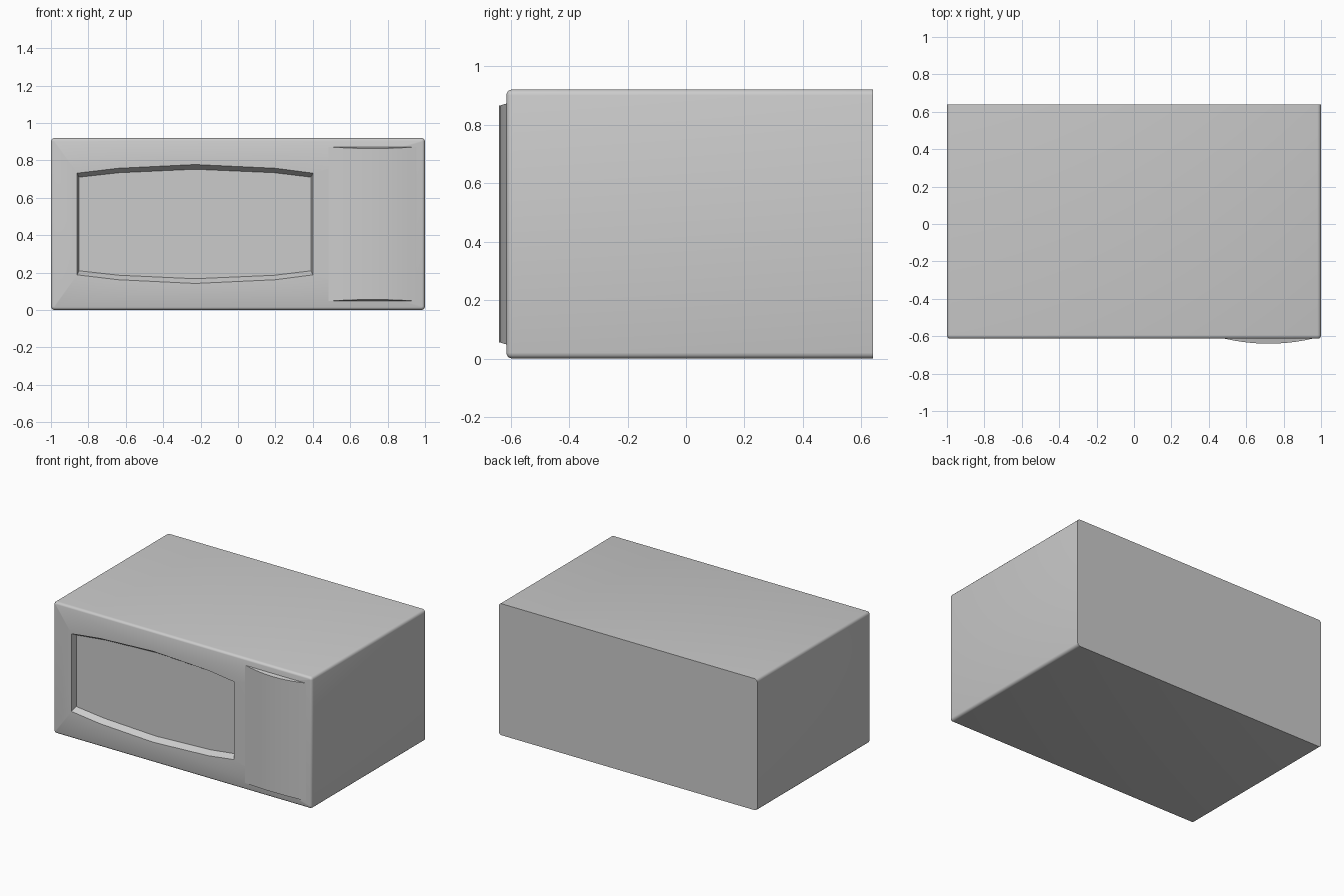
import bpy
import bmesh
from math import cos, sin, pi

cube = bpy.data.objects.get("Cube")
if cube:
    bpy.data.objects.remove(cube)

grey = bpy.data.materials.new("casing_grey")
grey.use_nodes = True
COLOUR = (0.6, 0.6, 0.6, 1)
grey.diffuse_color = COLOUR
grey.node_tree.nodes["Principled BSDF"].inputs["Base Color"].default_value = COLOUR

HEIGHT, BACK, FRONT = 0.92, 0.64, -0.613
MID = HEIGHT / 2
ROUND = 0.02


def finish(bm, name, angle):
    bmesh.ops.recalc_face_normals(bm, faces=bm.faces)
    mesh = bpy.data.meshes.new(name)
    bm.to_mesh(mesh)
    bm.free()
    mesh.materials.append(grey)
    obj = bpy.data.objects.new(name, mesh)
    bpy.context.collection.objects.link(obj)
    bpy.ops.object.select_all(action='DESELECT')
    obj.select_set(True)
    bpy.context.view_layer.objects.active = obj
    bpy.ops.object.shade_smooth_by_angle(angle=angle)
    return obj


def add_ring(bm, points, y):
    return [bm.verts.new((x, y, z)) for x, z in points]


def bridge(bm, a, b):
    n = len(a)
    for i in range(n):
        j = (i + 1) % n
        bm.faces.new((a[i], a[j], b[j], b[i]))


def rounded_outline(inset, steps=3):
    """Rounded rectangle in x and z, shrunk by the inset."""
    r = ROUND
    points = []
    for k, (sx, sz) in enumerate(((1, 1), (-1, 1), (-1, -1), (1, -1))):
        for s in range(steps + 1):
            a = (k + s / steps) * pi / 2
            points.append((sx * (1 - r) + (r - inset) * cos(a),
                           MID + sz * (MID - r) + (r - inset) * sin(a)))
    return points


def window_outline(sx=1, sz=1):
    """Window with straight sides and arched top and bottom."""
    arch = ((-0.63, 0.272), (-0.41, 0.298), (0, 0.318), (0.43, 0.298), (0.63, 0.272))
    top = [(x * sx - 0.23, MID + z * sz) for x, z in arch]
    return top + [(x, 2 * MID - z) for x, z in reversed(top)]


# Casing: box with a softened front rim and a sunken window
bm = bmesh.new()
back = add_ring(bm, rounded_outline(0), BACK)
bm.faces.new(back)
previous = back
for s in range(4):
    a = s / 3 * pi / 2
    ring = add_ring(bm, rounded_outline(0.015 * (1 - cos(a))), FRONT + ROUND * (1 - sin(a)))
    bridge(bm, previous, ring)
    previous = ring

# Window recess with sloping sides
outer = add_ring(bm, window_outline(), FRONT)
inner = add_ring(bm, window_outline(0.985, 0.92), FRONT + 0.04)
bridge(bm, outer, inner)
bm.faces.new(inner)

# Front face around the window
border = []
for ring in (previous, outer):
    for i, v in enumerate(ring):
        border.append(bm.edges.get((v, ring[(i + 1) % len(ring)])))
bmesh.ops.triangle_fill(bm, edges=border, use_beauty=True, normal=(0, -1, 0))
finish(bm, "casing", 0.6)

# Control panel: shallow bulge with sloping ends
bm = bmesh.new()
columns = []
STEPS = 10
for i in range(STEPS + 1):
    t = 2 * i / STEPS - 1
    x = 0.72 + 0.235 * t
    out = 0.027 * (1 - t * t)
    half = 0.412 - 0.3 * out
    low, high = MID - half, MID + half
    columns.append([bm.verts.new(p) for p in (
        (x, FRONT + 0.005, MID - 0.412), (x, FRONT - out, low),
        (x, FRONT - out, high), (x, FRONT + 0.005, MID + 0.412))])
for a, b in zip(columns, columns[1:]):
    bridge(bm, a, b)
bm.faces.new(columns[0])
bm.faces.new(columns[-1])
finish(bm, "control_panel", 0.5)
